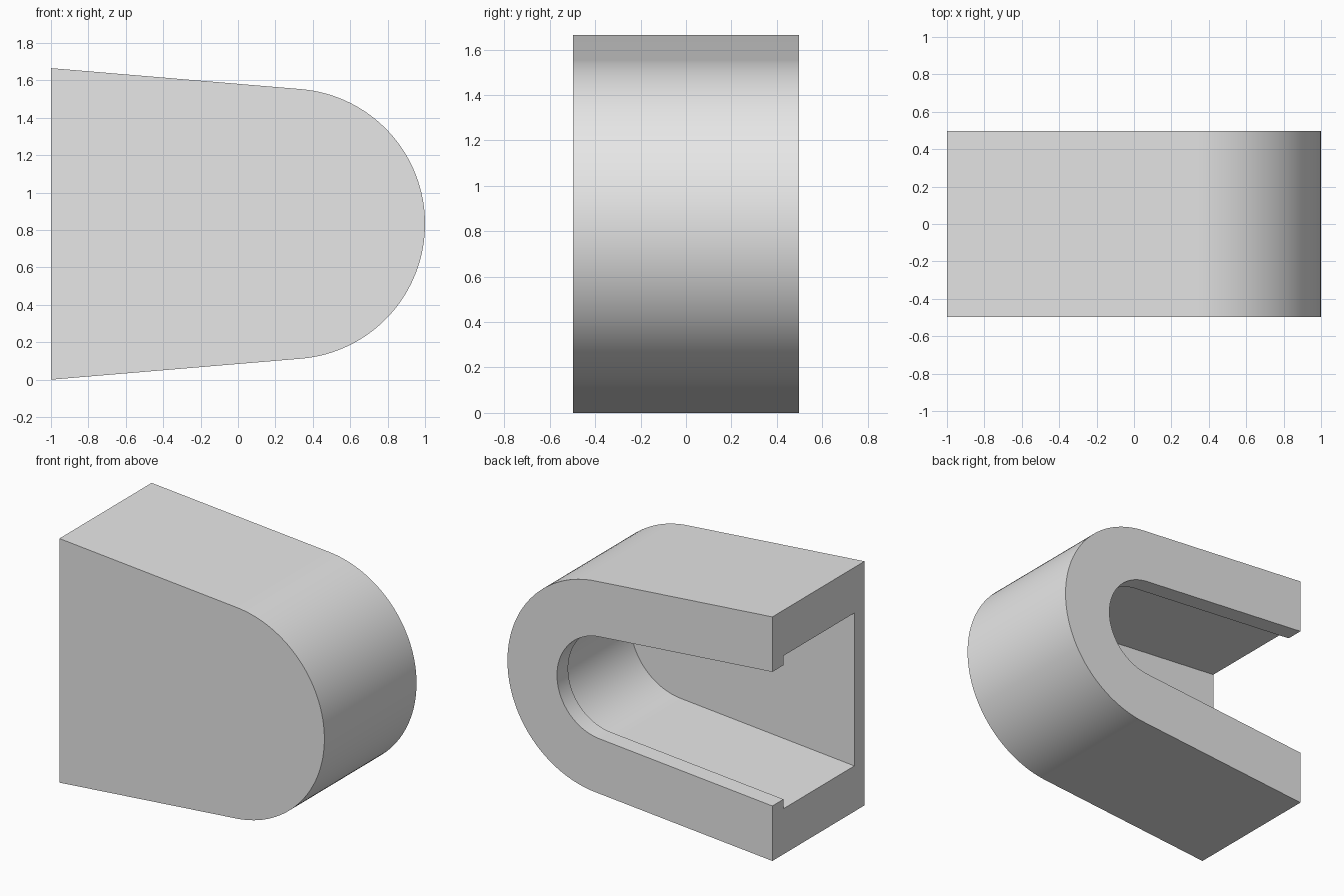
import bpy, bmesh
from math import sin, cos, pi, radians

cube = bpy.data.objects.get("Cube")
if cube:
    bpy.data.objects.remove(cube, do_unlink=True)

CX, CZ = 0.277, 0.8325      # centre of the rounded nose
TAPER = radians(4.8)        # slope of the two arms
OUTER, CAVITY, LIP = 0.723, 0.413, 0.349
FRONT, BACK = -0.497, 0.497
WALL, LIP_DEPTH = 0.11, 0.12
STEPS = 64


def u_profile(r):
    """Open U outline: top arm end, round nose, bottom arm end."""
    rise = (r + (1 + CX) * sin(TAPER)) / cos(TAPER)
    start = pi / 2 - TAPER
    angles = [start - 2 * start * i / STEPS for i in range(STEPS + 1)]
    arc = [(CX + r * cos(a), CZ + r * sin(a)) for a in angles]
    return [(-1, CZ + rise)] + arc + [(-1, CZ - rise)]


bm = bmesh.new()

# Outlines in order: around the outside, over the lip, down into the cavity
sections = [(OUTER, FRONT), (OUTER, BACK), (LIP, BACK),
            (LIP, BACK - LIP_DEPTH), (CAVITY, BACK - LIP_DEPTH),
            (CAVITY, FRONT + WALL)]
loops = [[bm.verts.new((x, y, z)) for x, z in u_profile(r)]
         for r, y in sections]
for a, b in zip(loops, loops[1:]):
    for i in range(len(a) - 1):
        bm.faces.new((a[i], a[i + 1], b[i + 1], b[i]))

# Front wall, cavity wall and the open C-shaped end
bm.faces.new(loops[0])
bm.faces.new(loops[-1])
bm.faces.new([l[0] for l in loops] + [l[-1] for l in reversed(loops)])
bmesh.ops.recalc_face_normals(bm, faces=bm.faces)

mesh = bpy.data.meshes.new("end_cover")
bm.to_mesh(mesh)
bm.free()
cover = bpy.data.objects.new("end_cover", mesh)
bpy.context.collection.objects.link(cover)

# Plain grey
grey = bpy.data.materials.new("light_grey")
grey.use_nodes = True
colour = (0.8, 0.8, 0.8, 1)
grey.diffuse_color = colour
grey.node_tree.nodes["Principled BSDF"].inputs["Base Color"].default_value = colour
mesh.materials.append(grey)

# Smooth curve, sharp edges
bpy.ops.object.select_all(action='DESELECT')
cover.select_set(True)
bpy.context.view_layer.objects.active = cover
bpy.ops.object.shade_smooth_by_angle(angle=radians(30))
